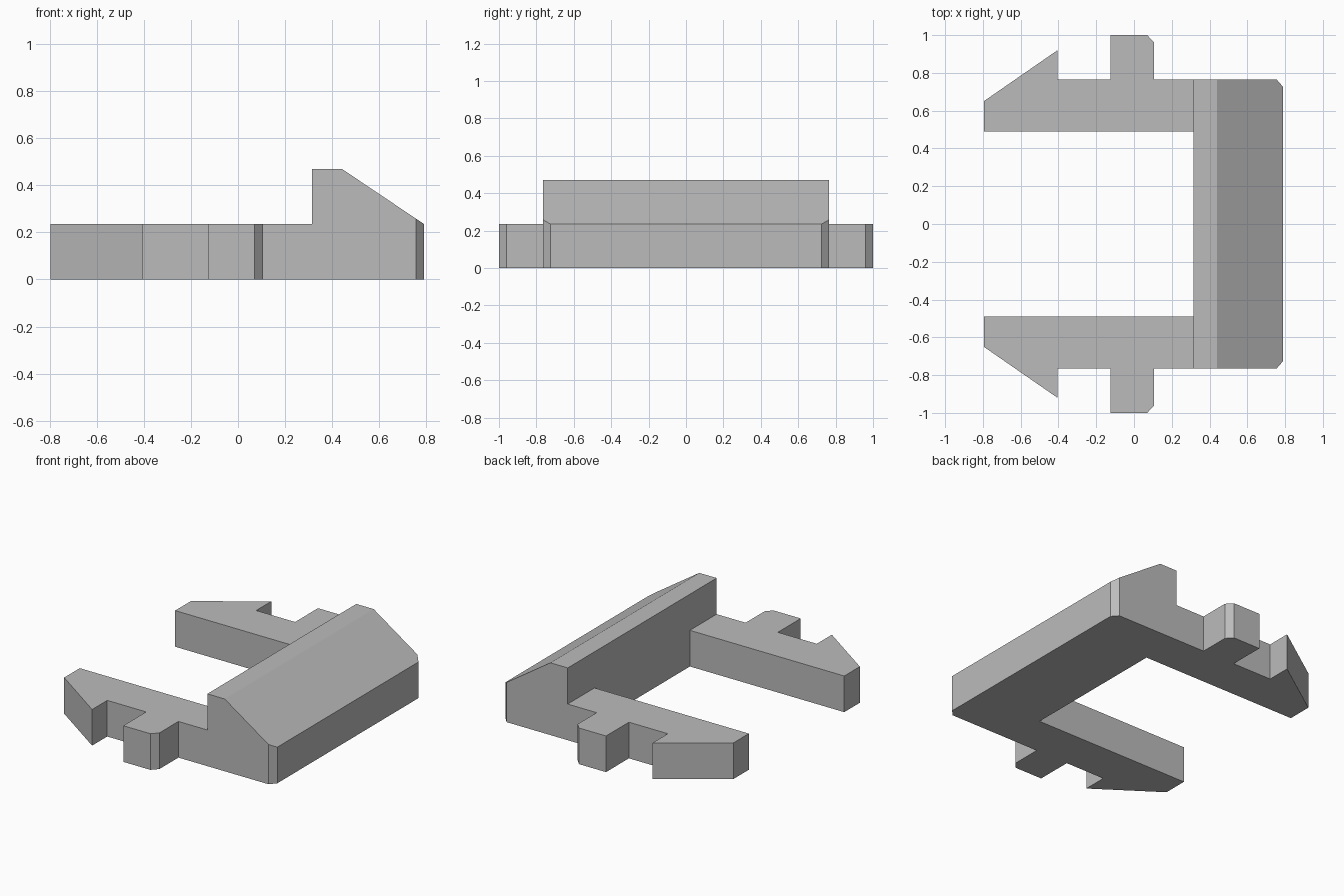
import bpy
import bmesh
from mathutils import Vector

cube = bpy.data.objects.get("Cube")
if cube:
    bpy.data.objects.remove(cube, do_unlink=True)

grey = bpy.data.materials.new("plain grey")
grey.use_nodes = True
COLOR = (0.5, 0.5, 0.5, 1)
grey.diffuse_color = COLOR
grey.node_tree.nodes["Principled BSDF"].inputs["Base Color"].default_value = COLOR

ARM_TOP, RIDGE_TOP = 0.235, 0.47
INNER_X, OUTER_X = 0.315, 0.79
SIDE_Y = 0.765


def extrude_plan(plan, height):
    """Solid prism standing on the ground from a plan outline."""
    bm = bmesh.new()
    face = bm.faces.new([bm.verts.new((x, y, 0)) for x, y in plan])
    top = bmesh.ops.extrude_face_region(bm, geom=[face])["geom"]
    verts = [v for v in top if isinstance(v, bmesh.types.BMVert)]
    bmesh.ops.translate(bm, verts=verts, vec=(0, 0, height))
    return bm


def finish(name, bm):
    bmesh.ops.recalc_face_normals(bm, faces=bm.faces)
    mesh = bpy.data.meshes.new(name)
    bm.to_mesh(mesh)
    bm.free()
    mesh.materials.append(grey)
    obj = bpy.data.objects.new(name, mesh)
    bpy.context.collection.objects.link(obj)
    return obj


# Crossbar: chamfered plan, then a sloping cut along the outer top
half = [(INNER_X, SIDE_Y), (0.755, SIDE_Y), (OUTER_X, 0.725)]
plan = half + [(x, -y) for x, y in reversed(half)]
bar = extrude_plan(plan, RIDGE_TOP)
ridge = Vector((0.44, 0, RIDGE_TOP))
slope = Vector((OUTER_X, 0, ARM_TOP)) - ridge
cut = bmesh.ops.bisect_plane(
    bar, geom=bar.verts[:] + bar.edges[:] + bar.faces[:], dist=1e-5,
    plane_co=ridge, plane_no=(-slope.z, 0, slope.x), clear_outer=True)
rim = [e for e in bar.edges if e.is_boundary]
bmesh.ops.holes_fill(bar, edges=rim, sides=0)
finish("crossbar", bar)

# Arms: barbed tip and chamfered side lug, mirrored front to back
arm_plan = [
    (INNER_X, 0.49), (-0.795, 0.49), (-0.795, 0.65), (-0.405, 0.92),
    (-0.405, SIDE_Y), (-0.125, SIDE_Y), (-0.125, 1.0), (0.07, 1.0),
    (0.107, 0.96), (0.107, SIDE_Y), (INNER_X, SIDE_Y)]
for name, side in (("back_arm", 1), ("front_arm", -1)):
    finish(name, extrude_plan([(x, y * side) for x, y in arm_plan], ARM_TOP))
